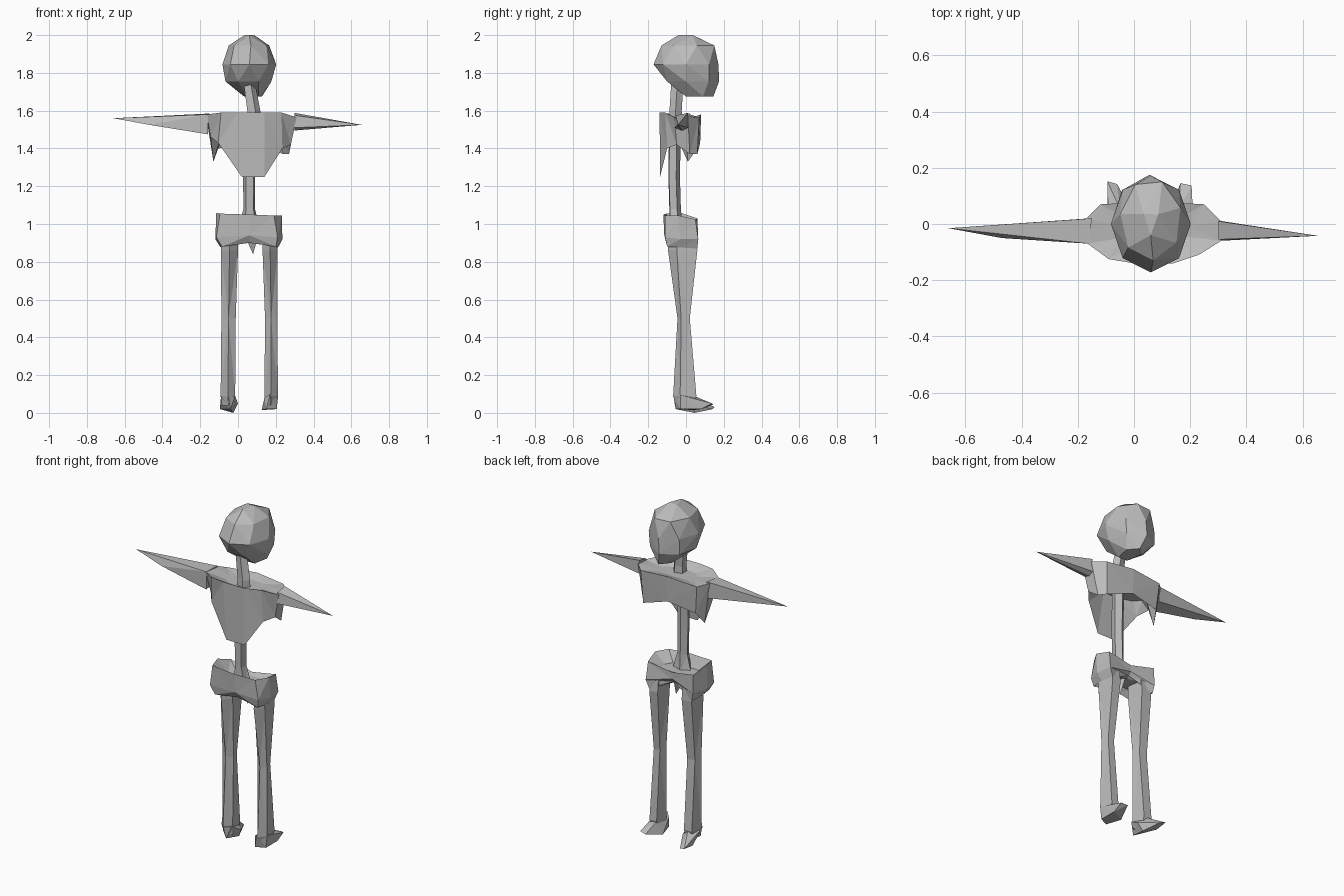
import bpy, bmesh, math
from mathutils import Vector

bone = bpy.data.materials.new("bone grey")
bone.diffuse_color = (0.5, 0.5, 0.5, 1)


def finish(name, bm):
    bmesh.ops.recalc_face_normals(bm, faces=bm.faces)
    me = bpy.data.meshes.new(name)
    bm.to_mesh(me)
    bm.free()
    me.materials.append(bone)
    ob = bpy.data.objects.new(name, me)
    bpy.context.collection.objects.link(ob)
    return ob


def loft(name, rings):
    """Skin a list of equal-length point rings and close both ends."""
    bm = bmesh.new()
    vs = [[bm.verts.new(p) for p in r] for r in rings]
    n = len(rings[0])
    for a, b in zip(vs, vs[1:]):
        for i in range(n):
            j = (i + 1) % n
            bm.faces.new((a[i], a[j], b[j], b[i]))
    bm.faces.new(vs[0])
    bm.faces.new(vs[-1])
    bmesh.ops.triangulate(bm, faces=bm.faces[:])
    return finish(name, bm)


def hull(name, pts):
    bm = bmesh.new()
    for p in pts:
        bm.verts.new(p)
    res = bmesh.ops.convex_hull(bm, input=bm.verts[:])
    junk = [g for g in res["geom_interior"] if isinstance(g, bmesh.types.BMVert)]
    bmesh.ops.delete(bm, geom=junk, context="VERTS")
    return finish(name, bm)


def ellipse(z, cx, cy, rx, ry, n, turn=0.0):
    return [(cx + rx * math.cos(math.tau * i / n + turn),
             cy + ry * math.sin(math.tau * i / n + turn), z) for i in range(n)]


def inset(ring, s, z, c):
    """Shrink a ring towards a centre and flatten it to height z."""
    return [(c[0] + (p[0] - c[0]) * s, c[1] + (p[1] - c[1]) * s, z) for p in ring]


# skull, jaw side towards +y
skull = []
for spec in [(2.0, .06, .01, .03, .05, 3, .5),
             (1.945, .06, .015, .11, .145, 7, .3),
             (1.845, .06, 0, .142, .172, 8, math.pi / 2),
             (1.755, .055, .03, .125, .145, 7, math.pi / 2),
             (1.675, .08, .065, .05, .08, 5, math.pi / 2)]:
    skull += ellipse(*spec)
hull("skull", skull)

# neck and spine
loft("neck", [ellipse(1.55, .08, -.055, .04, .036, 5),
              ellipse(1.60, .08, -.055, .038, .034, 5),
              ellipse(1.76, .055, -.045, .033, .034, 5)])
loft("spine", [ellipse(.95, .06, -.055, .07, .04, 5, .4),
               ellipse(1.08, .06, -.06, .032, .033, 5, .4),
               ellipse(1.25, .06, -.065, .034, .033, 5, .4),
               ellipse(1.56, .06, -.06, .036, .034, 5, .4)])

# ribcage: walls around a hollow underside, with a long plate on the -y side
top = [(0, -.14, 1.59), (.14, -.14, 1.59), (.23, -.11, 1.59), (.31, -.06, 1.565),
       (.31, .01, 1.57), (.25, .07, 1.565), (.07, .08, 1.58), (-.12, .07, 1.565),
       (-.17, .02, 1.58), (-.165, -.07, 1.58), (-.09, -.125, 1.59)]
low = [(.02, -.137, 1.25), (.14, -.137, 1.25), (.235, -.10, 1.40), (.28, -.05, 1.42),
       (.27, .02, 1.37), (.24, .06, 1.37), (.07, .075, 1.43), (-.105, .06, 1.40),
       (-.13, .01, 1.33), (-.145, -.05, 1.46), (-.105, -.10, 1.43)]
mid_chest = (.07, -.03)
loft("ribcage", [inset(top, .5, 1.56, mid_chest), top, low,
                 inset(low, .75, 1.50, mid_chest)])

# pointed arms
hull("left_arm", [(-.15, .02, 1.585), (-.16, .02, 1.49), (-.16, -.07, 1.475),
                  (-.16, -.07, 1.58), (-.47, -.05, 1.525), (-.66, -.015, 1.56)])
hull("right_arm", [(.30, .01, 1.588), (.30, .012, 1.51), (.30, -.02, 1.495),
                   (.30, -.06, 1.51), (.30, -.055, 1.575), (.655, -.042, 1.525)])

# pelvis: bowl hollow above and below, notched under the +y side
rim = [(-.095, -.105, 1.055), (.06, -.12, 1.05), (.19, -.11, 1.045), (.232, -.04, 1.045),
       (.215, .05, 1.025), (.06, .045, 1.0), (-.09, .06, 1.03), (-.115, -.03, 1.06)]
belly = [(-.115, -.10, .93), (.06, -.115, .94), (.21, -.11, .93), (.235, -.03, .92),
         (.22, .065, .92), (.06, .045, .96), (-.09, .065, .92), (-.12, -.03, .92)]
base = [(-.085, -.095, .88), (.06, -.09, .90), (.20, -.10, .88), (.212, -.02, .875),
        (.20, .06, .87), (.06, .03, .94), (-.08, .06, .87), (-.095, -.02, .88)]
mid_hip = (.06, -.025)
loft("pelvis", [inset(rim, .6, .99, mid_hip), rim, belly, base,
                inset(base, .7, .93, mid_hip)])
hull("tailbone", [(.03, -.06, .95), (.11, -.06, .95), (.07, .02, .95), (.08, -.02, .84)])


# legs: narrow at the knee, wide front to back at hip and ankle
def leg(name, stations):
    rings = []
    for z, x0, x1, y0, y1 in stations:
        xm = (x0 + x1) / 2
        rings.append([(x0, y0 * .6 + y1 * .4, z), (xm, y0, z), (x1, y0 * .7 + y1 * .3, z),
                      (x1 - .01, y1, z), (x0 + .015, y1, z)])
    loft(name, rings)


leg("left_leg", [(.95, -.085, 0, -.09, .05), (.86, -.09, 0, -.095, .055),
                 (.50, -.088, -.012, -.045, .02), (.09, -.092, -.015, -.065, .055),
                 (.04, -.085, -.015, -.055, .04)])
leg("right_leg", [(.95, .13, .21, -.09, .05), (.86, .13, .21, -.095, .06),
                  (.50, .143, .208, -.045, .02), (.09, .14, .212, -.068, .055),
                  (.04, .14, .205, -.055, .04)])

# feet, toes splayed outwards towards +y
hull("left_foot", [(-.05, -.065, .09), (-.09, -.03, .09), (-.015, -.04, .09), (-.04, -.055, .02),
                   (-.025, .045, 0), (0, .03, .05), (-.05, .055, .085),
                   (-.095, .152, .03), (-.06, .142, .02), (-.095, .075, .02)])
hull("right_foot", [(.17, -.068, .10), (.213, -.03, .095), (.14, -.04, .08), (.15, -.055, .02),
                    (.125, .04, .015), (.16, .055, .085), (.205, .08, .02),
                    (.205, .137, .05), (.165, .145, .045), (.205, -.03, .02)])
